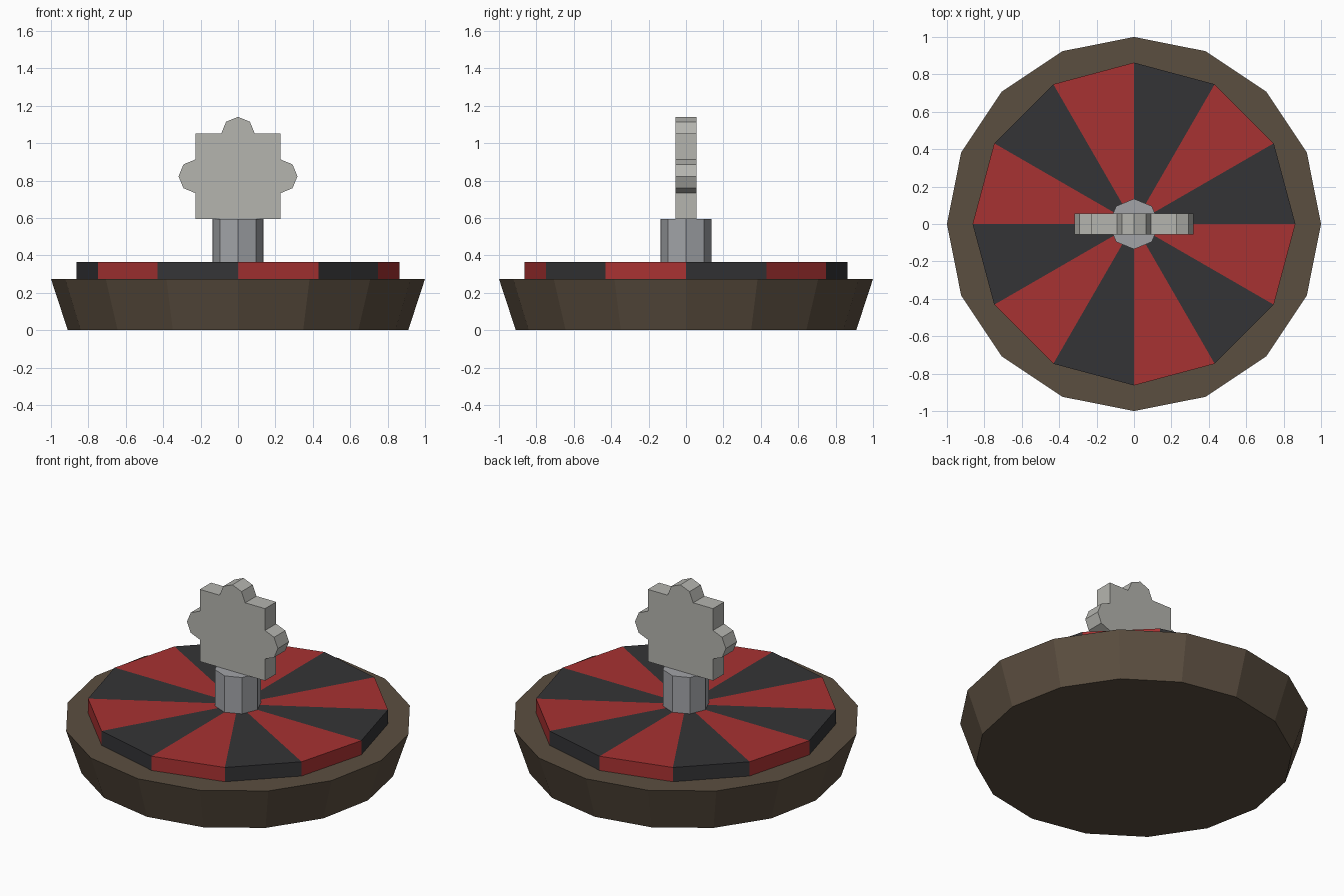
import bpy
import bmesh
from math import cos, sin, pi

if "Cube" in bpy.data.objects:
    bpy.data.objects.remove(bpy.data.objects["Cube"])


def material(name, rgb):
    m = bpy.data.materials.new(name)
    m.diffuse_color = (*rgb, 1)
    m.use_nodes = True
    m.node_tree.nodes["Principled BSDF"].inputs["Base Color"].default_value = m.diffuse_color
    return m


def finish(name, bm, *mats):
    bmesh.ops.recalc_face_normals(bm, faces=bm.faces)
    me = bpy.data.meshes.new(name)
    bm.to_mesh(me)
    bm.free()
    for m in mats:
        me.materials.append(m)
    ob = bpy.data.objects.new(name, me)
    bpy.context.collection.objects.link(ob)
    return ob


def ring(bm, n, r, z):
    return [bm.verts.new((r * cos(2 * pi * i / n), r * sin(2 * pi * i / n), z))
            for i in range(n)]


def drum(name, n, r0, r1, z0, z1, mat):
    bm = bmesh.new()
    a, b = ring(bm, n, r0, z0), ring(bm, n, r1, z1)
    bm.faces.new(a)
    bm.faces.new(b)
    for i in range(n):
        j = (i + 1) % n
        bm.faces.new((a[i], a[j], b[j], b[i]))
    return finish(name, bm, mat)


wood = material("wood", (0.105, 0.077, 0.051))
black = material("black", (0.034, 0.034, 0.037))
red = material("red", (0.39, 0.032, 0.032))
steel = material("steel", (0.36, 0.37, 0.39))
silver = material("silver", (0.46, 0.46, 0.43))

# Tapered bowl and octagonal spindle
drum("base_bowl", 16, 0.91, 1.0, 0, 0.275, wood)
drum("spindle", 8, 0.135, 0.135, 0.365, 0.595, steel)

# Wheel disc with alternating wedges
bm = bmesh.new()
N = 12
low, high = ring(bm, N, 0.863, 0.275), ring(bm, N, 0.863, 0.365)
c0, c1 = bm.verts.new((0, 0, 0.275)), bm.verts.new((0, 0, 0.365))
for i in range(N):
    j = (i + 1) % N
    for vs in ((c0, low[j], low[i]), (c1, high[i], high[j]),
               (low[i], low[j], high[j], high[i])):
        bm.faces.new(vs).material_index = i % 2
finish("wheel_disc", bm, black, red)

# Upright plate: square with half-octagon lobes on the sides and top
H, ZC, R, T = 0.228, 0.823, 0.09, 0.056


def lobe(cx, cz, start):
    return [(cx + R * cos(start + k * pi / 4), cz + R * sin(start + k * pi / 4))
            for k in range(5)]


profile = ([(-H, ZC - H), (H, ZC - H)] + lobe(H, ZC, -pi / 2)
           + [(H, ZC + H)] + lobe(0, ZC + H, 0)
           + [(-H, ZC + H)] + lobe(-H, ZC, pi / 2))
bm = bmesh.new()
face = bm.faces.new([bm.verts.new((x, -T, z)) for x, z in profile])
ext = bmesh.ops.extrude_face_region(bm, geom=[face])
bmesh.ops.translate(bm, vec=(0, 2 * T, 0),
                    verts=[g for g in ext["geom"] if isinstance(g, bmesh.types.BMVert)])
finish("handle_plate", bm, silver)
